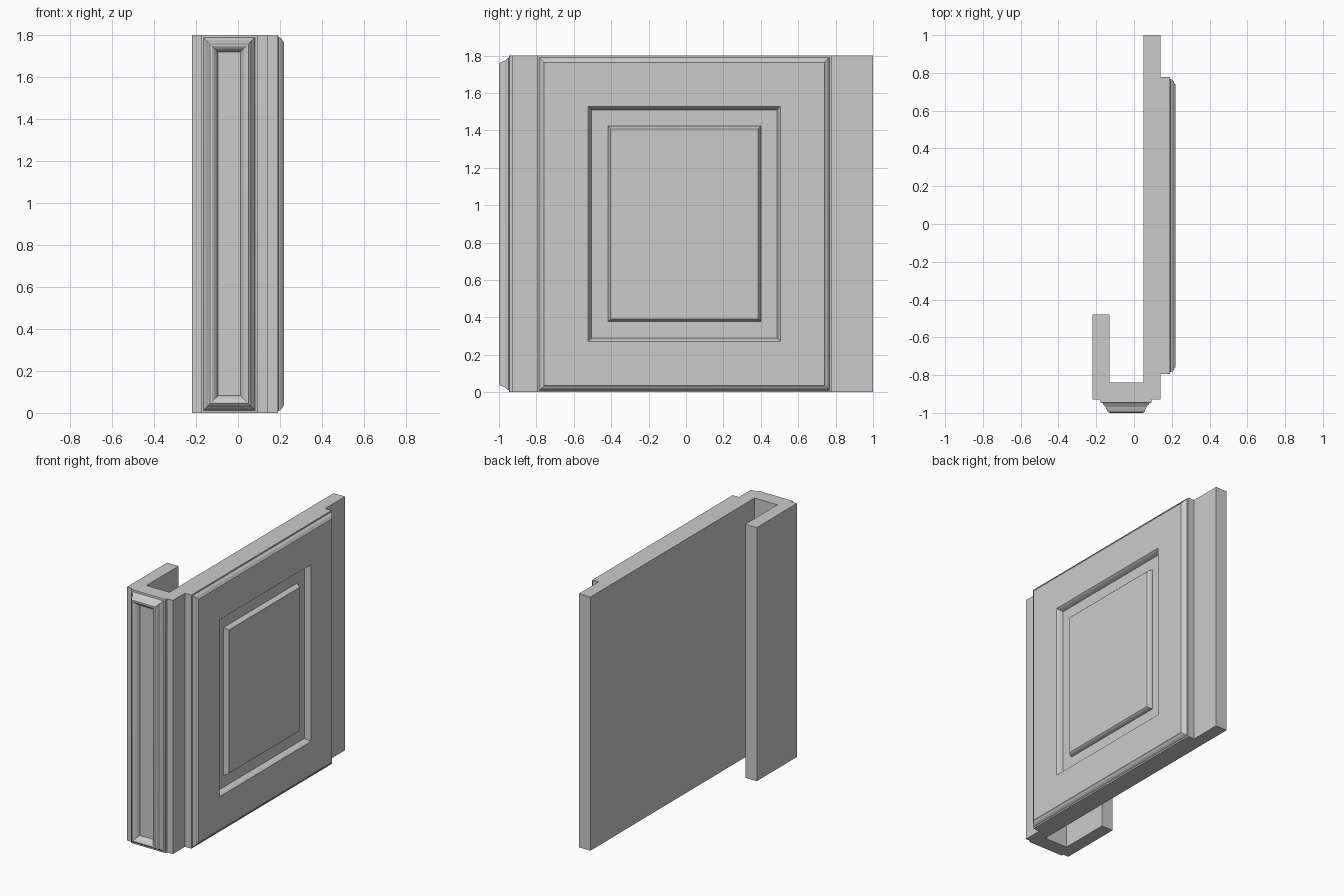
import bpy, bmesh
from math import radians

if "Cube" in bpy.data.objects:
    bpy.data.objects.remove(bpy.data.objects["Cube"])

H = 1.8


def finish(name, bm, smooth=False):
    bmesh.ops.recalc_face_normals(bm, faces=bm.faces[:])
    mesh = bpy.data.meshes.new(name)
    bm.to_mesh(mesh)
    bm.free()
    ob = bpy.data.objects.new(name, mesh)
    bpy.context.collection.objects.link(ob)
    if smooth:
        bpy.ops.object.select_all(action='DESELECT')
        ob.select_set(True)
        bpy.context.view_layer.objects.active = ob
        bpy.ops.object.shade_smooth_by_angle(angle=radians(25))
    return ob


def moulded_panel(name, a0, a1, steps, place):
    """Nested rectangles (inset, depth) bridged into a moulded panel."""
    bm = bmesh.new()
    rings = []
    for i, d in steps:
        corners = [(a0 + i, i), (a1 - i, i), (a1 - i, H - i), (a0 + i, H - i)]
        rings.append([bm.verts.new(place(a, z, d)) for a, z in corners])
    for r, s in zip(rings, rings[1:]):
        for k in range(4):
            n = (k + 1) % 4
            bm.faces.new((r[k], r[n], s[n], s[k]))
    bm.faces.new(rings[0])
    bm.faces.new(rings[-1])
    return finish(name, bm, True)


# Hooked wall: J-shaped plan extruded upward
plan = [(0.14, 1), (0.05, 1), (0.05, -0.84), (-0.13, -0.84), (-0.13, -0.48),
        (-0.22, -0.48), (-0.22, -0.93), (0.14, -0.93)]
bm = bmesh.new()
base = bm.faces.new([bm.verts.new((x, y, 0)) for x, y in plan])
ext = bmesh.ops.extrude_face_region(bm, geom=[base], use_keep_orig=True)
top = [v for v in ext['geom'] if isinstance(v, bmesh.types.BMVert)]
bmesh.ops.translate(bm, verts=top, vec=(0, 0, H))
finish("hooked_wall", bm)

# Large side panel: moulded edge, sunken groove, raised field
side_steps = [(0, 0.14), (0, 0.19), (0.009, 0.192), (0.014, 0.202),
              (0.022, 0.210), (0.030, 0.213), (0.036, 0.22),
              (0.272, 0.22), (0.278, 0.213), (0.284, 0.198), (0.290, 0.18),
              (0.377, 0.18), (0.380, 0.195), (0.385, 0.205), (0.392, 0.212)]
moulded_panel("side_panel", -0.795, 0.777, side_steps,
              lambda a, z, d: (d, a, z))

# Narrow front panel: stepped edge, rounded rim, sunken field
front_steps = [(0, 0.93), (0, 0.945), (0.012, 0.948), (0.016, 0.957),
               (0.027, 0.967), (0.030, 0.978), (0.036, 0.992), (0.044, 0.999),
               (0.052, 1.0), (0.060, 0.996), (0.070, 0.986), (0.079, 0.973),
               (0.082, 0.963)]
moulded_panel("front_panel", -0.177, 0.093, front_steps,
              lambda a, z, d: (a, -d, z))
